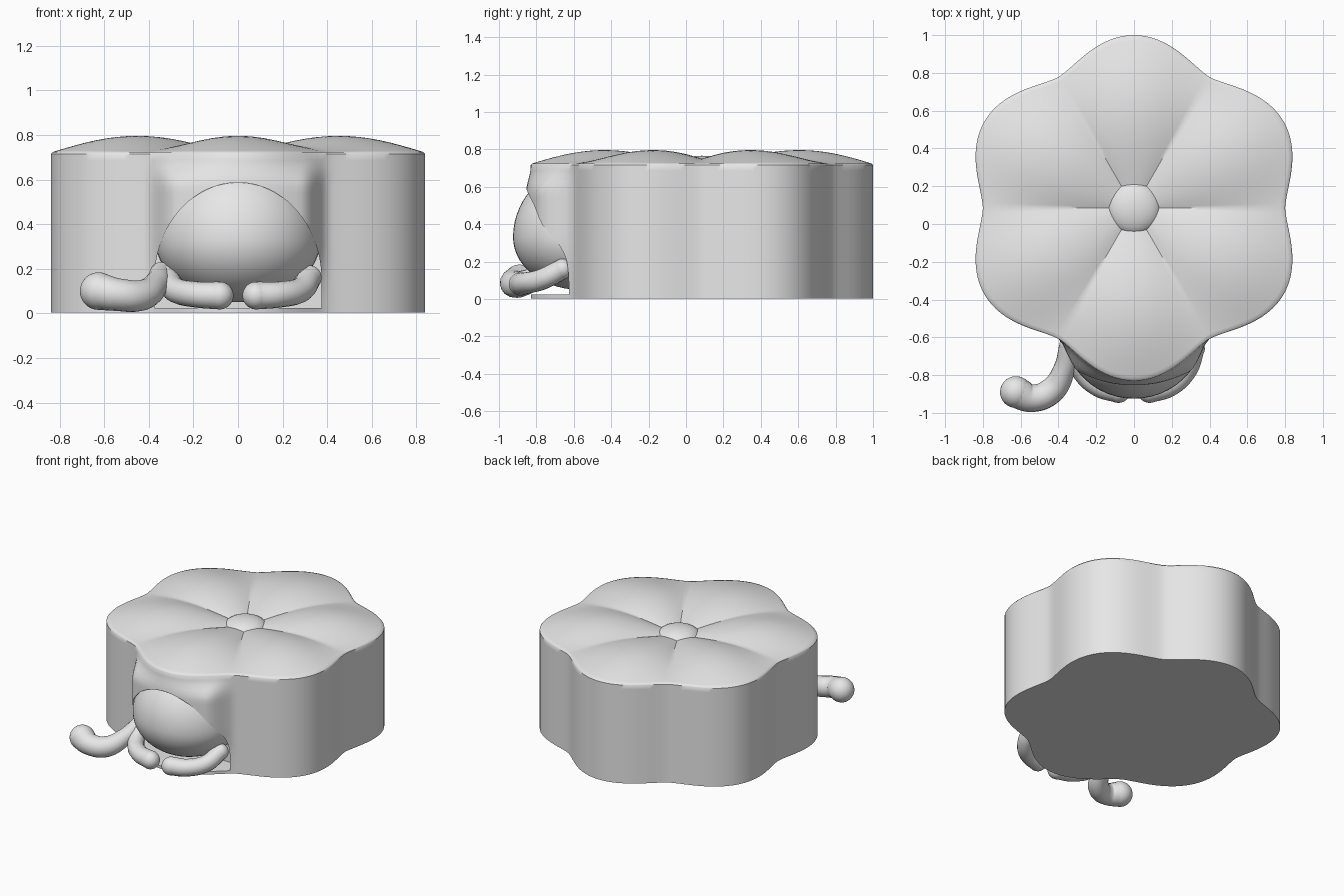
import bpy, bmesh, math

if "Cube" in bpy.data.objects:
    bpy.data.objects.remove(bpy.data.objects["Cube"])

CY = 0.085                      # flower centre in y
N = 180                         # steps around the outline

grey = bpy.data.materials.new("soft grey")
grey.diffuse_color = (0.8, 0.8, 0.8, 1)
grey.use_nodes = True
grey.node_tree.nodes["Principled BSDF"].inputs["Base Color"].default_value = grey.diffuse_color


def finish(name, bm):
    me = bpy.data.meshes.new(name)
    bmesh.ops.recalc_face_normals(bm, faces=bm.faces)
    bm.to_mesh(me)
    bm.free()
    ob = bpy.data.objects.new(name, me)
    bpy.context.collection.objects.link(ob)
    me.materials.append(grey)
    return ob


def smooth(ob, deg=35):
    bpy.ops.object.select_all(action='DESELECT')
    ob.select_set(True)
    bpy.context.view_layer.objects.active = ob
    bpy.ops.object.shade_smooth_by_angle(angle=math.radians(deg))


def step(a, b, v):
    t = min(1, max(0, (v - a) / (b - a)))
    return t * t * (3 - 2 * t)


def outline(a):
    return 0.80 + 0.115 * abs(math.sin(3 * a)) ** 1.6


def wall_point(a, z):
    r = outline(a)
    x, y = r * math.cos(a), CY + r * math.sin(a)
    if y < 0 and abs(x) < 0.4:  # hood swelling around the front opening
        swell = 0.025 + 0.06 * (x / 0.29) ** 2
        fade = 1 - step(0.29, 0.40, abs(x))
        y -= swell * fade * step(0.05, 0.35, z) * (1 - step(0.57, 0.71, z))
    return x, y, z


def top_point(a, t):
    r = outline(a) * t
    hump = math.sin(math.pi * t ** 1.16)
    z = 0.722 + hump * (0.032 + 0.046 * abs(math.sin(3 * a))) - 0.02 * (1 - t) ** 2
    return r * math.cos(a), CY + r * math.sin(a), z


# flower body: petal-shaped wall, puffed petals on top, flat base
bm = bmesh.new()
angles = [2 * math.pi * i / N for i in range(N)]
rings = [[bm.verts.new(wall_point(a, 0.004 + 0.712 * k / 24)) for a in angles]
         for k in range(25)]
for t in [0.992] + [0.97 - 0.05 * k for k in range(19)]:
    rings.append([bm.verts.new(top_point(a, t)) for a in angles])
for lo, hi in zip(rings, rings[1:]):
    for i in range(N):
        j = (i + 1) % N
        bm.faces.new((lo[i], lo[j], hi[j], hi[i]))
bm.faces.new(rings[0][::-1])
bm.faces.new(rings[-1])
body = finish("flower_body", bm)

# arched doorway cutter
bm = bmesh.new()
arch = [(-0.375, 0.025), (0.375, 0.025)]
arch += [(0.375 * math.cos(math.pi * i / 40), 0.15 + 0.437 * math.sin(math.pi * i / 40))
         for i in range(41)]
front = [bm.verts.new((x, -1.2, z)) for x, z in arch]
back = [bm.verts.new((x, -0.52, z)) for x, z in arch]
bm.faces.new(front)
bm.faces.new(back[::-1])
for i in range(len(arch)):
    j = (i + 1) % len(arch)
    bm.faces.new((front[i], back[i], back[j], front[j]))
cutter = finish("doorway_cutter", bm)

bpy.context.view_layer.objects.active = body
mod = body.modifiers.new("doorway", 'BOOLEAN')
mod.operation = 'DIFFERENCE'
mod.solver = 'EXACT'
mod.object = cutter
bpy.ops.object.modifier_apply(modifier=mod.name)
bpy.data.objects.remove(cutter)
smooth(body, 40)


def ball(name, centre, size, low=None):
    """Ellipsoid; low is a different radius for its lower half."""
    bm = bmesh.new()
    bmesh.ops.create_uvsphere(bm, u_segments=48, v_segments=28, radius=1)
    for v in bm.verts:
        sz = low if low and v.co.z < 0 else size[2]
        v.co = (centre[0] + v.co.x * size[0], centre[1] + v.co.y * size[1],
                centre[2] + v.co.z * sz)
    ob = finish(name, bm)
    smooth(ob, 60)
    return ob


ball("flower_centre", (0, CY, 0.70), (0.14, 0.14, 0.066))
ball("curled_body", (0, -0.57, 0.33), (0.37, 0.355, 0.37), 0.28)


def limb(name, points):
    """Rounded tube through (x, y, z, radius) points, ball at each end."""
    cu = bpy.data.curves.new(name, 'CURVE')
    cu.dimensions = '3D'
    cu.bevel_depth = 1
    cu.bevel_resolution = 6
    cu.resolution_u = 10
    sp = cu.splines.new('BEZIER')
    sp.bezier_points.add(len(points) - 1)
    for bp, (x, y, z, r) in zip(sp.bezier_points, points):
        bp.co = (x, y, z)
        bp.radius = r
        bp.handle_left_type = bp.handle_right_type = 'AUTO'
    ob = bpy.data.objects.new(name, cu)
    bpy.context.collection.objects.link(ob)
    bpy.ops.object.select_all(action='DESELECT')
    ob.select_set(True)
    bpy.context.view_layer.objects.active = ob
    bpy.ops.object.convert(target='MESH')
    ob = bpy.context.view_layer.objects.active
    ob.data.materials.clear()
    ob.data.materials.append(grey)
    smooth(ob, 60)
    for tag, (x, y, z, r) in (("tip", points[0]), ("root", points[-1])):
        ball(name + "_" + tag, (x, y, z), (r, r, r))


# two front paws and the tail
for side, s in (("right", 1), ("left", -1)):
    limb(side + "_paw", [(s * 0.082, -0.885, 0.08, 0.062), (s * 0.19, -0.855, 0.085, 0.058),
                         (s * 0.28, -0.77, 0.105, 0.056), (s * 0.32, -0.66, 0.16, 0.055)])
limb("tail", [(-0.625, -0.89, 0.10, 0.084), (-0.54, -0.922, 0.084, 0.073),
              (-0.44, -0.885, 0.08, 0.070), (-0.37, -0.77, 0.125, 0.058),
              (-0.345, -0.64, 0.18, 0.05)])
